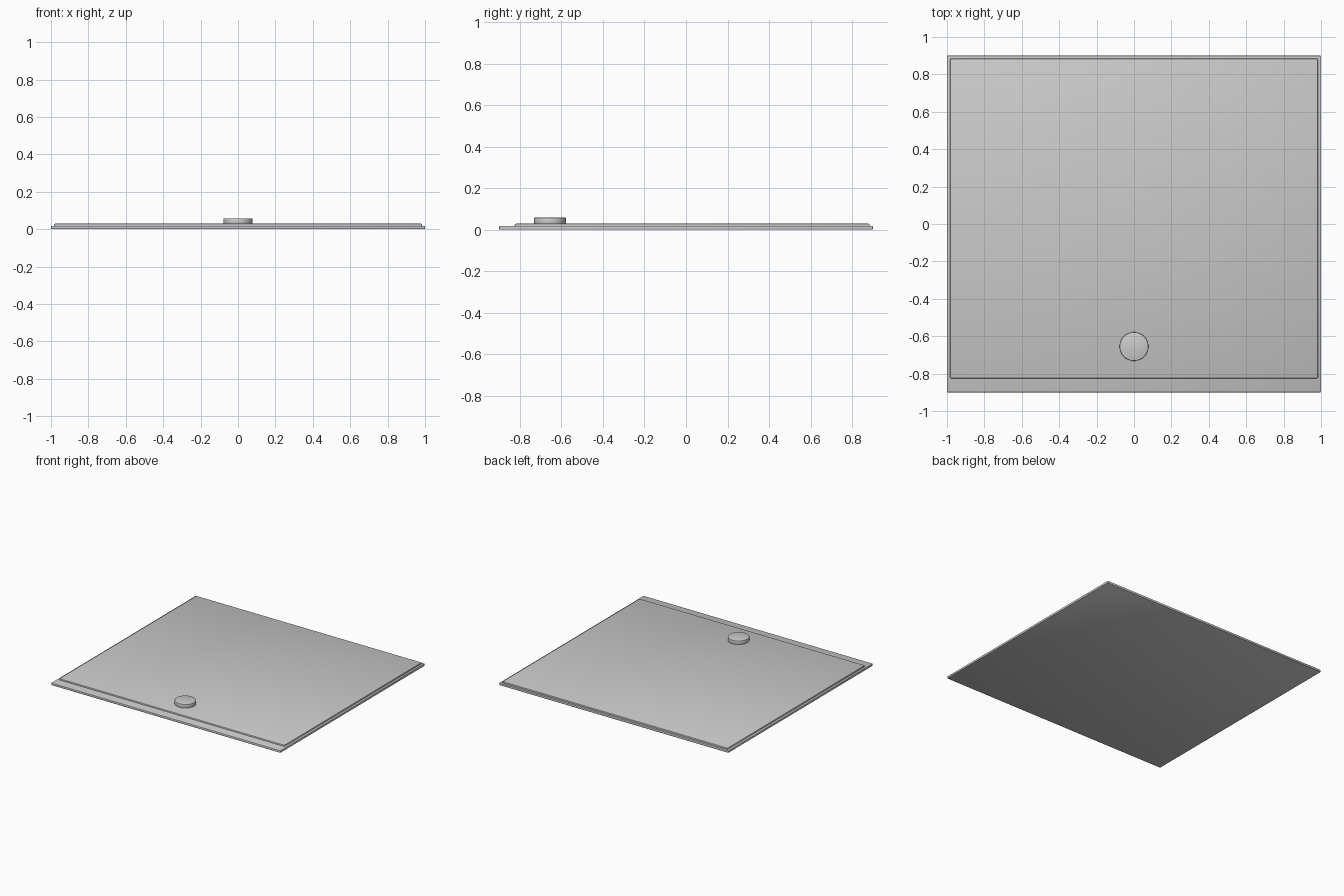
import bpy

if "Cube" in bpy.data.objects:
    bpy.data.objects.remove(bpy.data.objects["Cube"])


def finish(obj, name, bevel, segments=2):
    """Name the part, round its edges and smooth the result."""
    obj.name = name
    bpy.ops.object.transform_apply(location=False, rotation=False, scale=True)
    mod = obj.modifiers.new("edge_rounding", 'BEVEL')
    mod.width = bevel
    mod.segments = segments
    mod.limit_method = 'ANGLE'
    bpy.ops.object.modifier_apply(modifier=mod.name)
    bpy.ops.object.shade_smooth_by_angle()
    return obj


def plate(name, x, y0, y1, z0, z1, bevel):
    """Flat box, symmetric in x, from y0 to y1 and z0 to z1."""
    bpy.ops.mesh.primitive_cube_add(size=1, location=(0, (y0 + y1) / 2, (z0 + z1) / 2))
    obj = bpy.context.object
    obj.scale = (2 * x, y1 - y0, z1 - z0)
    return finish(obj, name, bevel)


# Wide backing plate, leaving a lip along the front
plate("base_plate", 1.0, -0.9, 0.9, 0.0, 0.018, 0.004)

# Slightly smaller raised panel
plate("raised_panel", 0.983, -0.825, 0.885, 0.01, 0.029, 0.006)

# Round button near the front edge
bpy.ops.mesh.primitive_cylinder_add(vertices=48, radius=0.077, depth=0.032,
                                    location=(0, -0.655, 0.042))
finish(bpy.context.object, "round_button", 0.004)
